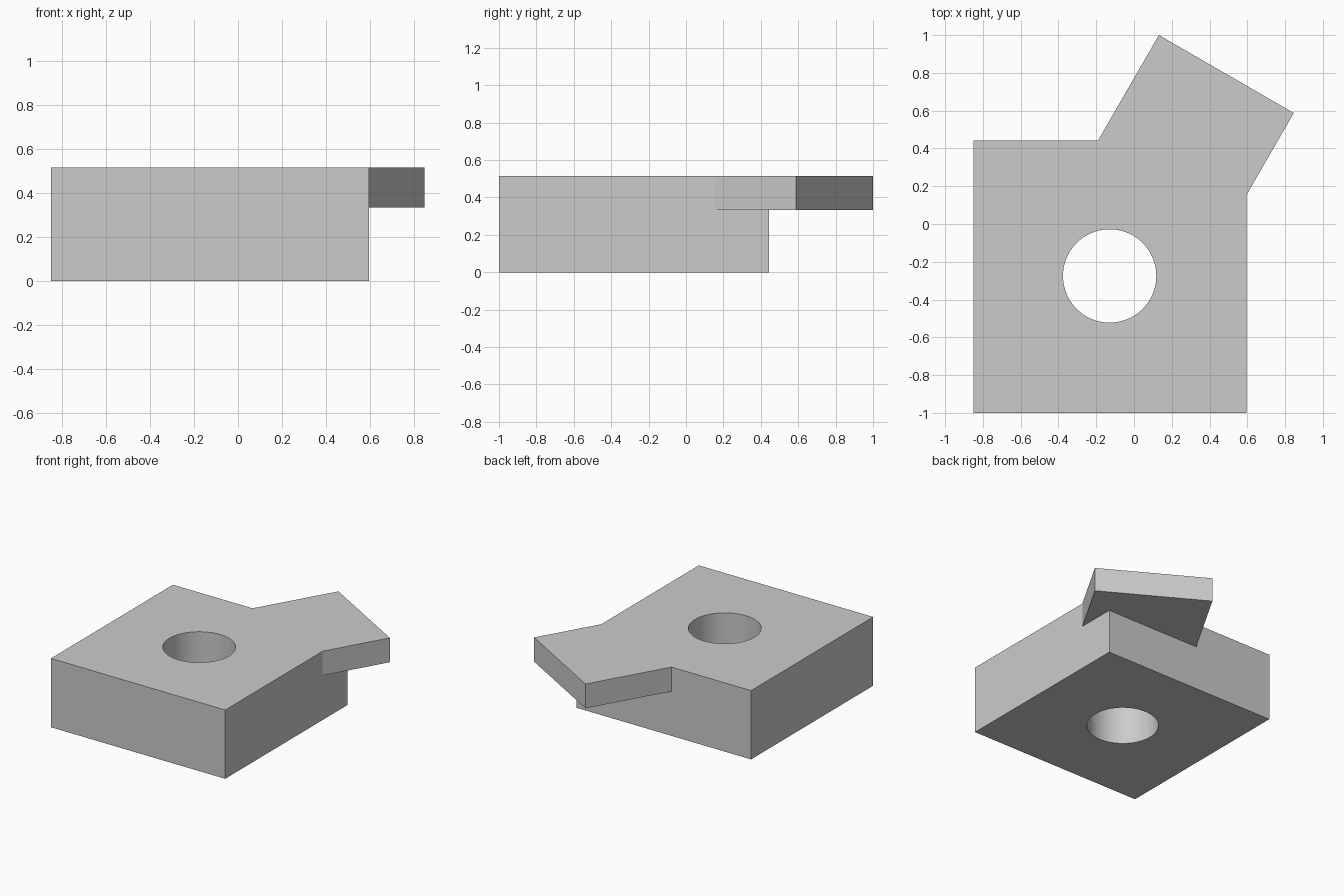
import bpy
import math
from mathutils import Matrix, Vector

old = bpy.data.objects.get("Cube")
if old:
    bpy.data.objects.remove(old, do_unlink=True)

TOP = 0.515          # shared top level
ARM_BOTTOM = 0.333   # underside of the arm

# One grey for the whole part
grey = bpy.data.materials.new("plain grey")
grey.use_nodes = True
colour = (0.6, 0.6, 0.6, 1)
grey.diffuse_color = colour
grey.node_tree.nodes["Principled BSDF"].inputs["Base Color"].default_value = colour


def box(name, centre, size, turn=0):
    bpy.ops.mesh.primitive_cube_add(size=1)
    ob = bpy.context.object
    ob.name = name
    ob.data.transform(Matrix.Translation(centre)
                      @ Matrix.Rotation(turn, 4, "Z")
                      @ Matrix.Diagonal((*size, 1)))
    ob.data.materials.append(grey)
    return ob


def combine(target, tool, operation):
    mod = target.modifiers.new(operation.lower(), "BOOLEAN")
    mod.operation = operation
    mod.solver = "EXACT"
    mod.object = tool
    bpy.context.view_layer.objects.active = target
    bpy.ops.object.modifier_apply(modifier=mod.name)
    bpy.data.objects.remove(tool, do_unlink=True)


# Square block
block = box("block_with_arm", (-0.127, -0.279, TOP / 2), (1.444, 1.444, TOP))

# Slanted arm, running back into the block with its top flush
length = 0.75
turn = math.radians(-30)
end = Vector((0.489, 0.794, (TOP + ARM_BOTTOM) / 2))
along = Vector((-math.sin(turn), math.cos(turn), 0))
arm = box("arm", end - along * length / 2,
          (0.825, length, TOP - ARM_BOTTOM), turn)
combine(block, arm, "UNION")

# Round through hole
bpy.ops.mesh.primitive_cylinder_add(vertices=96, radius=0.247, depth=2,
                                    location=(-0.129, -0.275, TOP / 2))
cutter = bpy.context.object
cutter.hide_render = True
cutter.data.materials.append(grey)
combine(block, cutter, "DIFFERENCE")

# Smooth hole wall, crisp edges
bpy.ops.object.select_all(action="DESELECT")
block.select_set(True)
bpy.context.view_layer.objects.active = block
bpy.ops.object.shade_smooth_by_angle(angle=math.radians(30))
